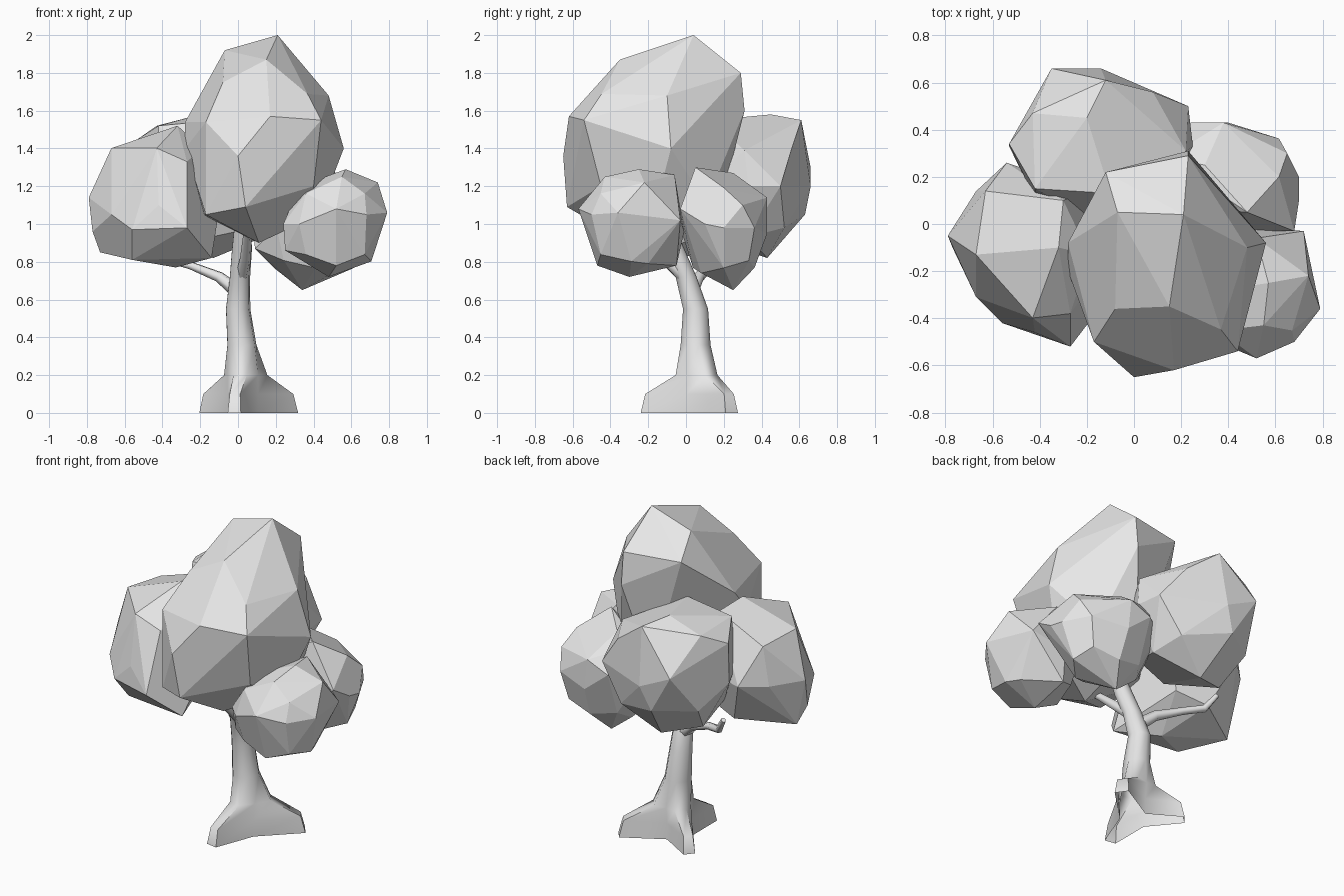
import bpy, bmesh, math
from mathutils import Vector

cube = bpy.data.objects.get("Cube")
if cube:
    bpy.data.objects.remove(cube, do_unlink=True)

# Single flat material
grey = bpy.data.materials.new("plain_grey")
grey.use_nodes = True
grey.diffuse_color = (0.8, 0.8, 0.8, 1)
grey.node_tree.nodes["Principled BSDF"].inputs["Base Color"].default_value = grey.diffuse_color


def add_object(name, data):
    obj = bpy.data.objects.new(name, data)
    data.materials.append(grey)
    bpy.context.collection.objects.link(obj)
    return obj


def add_mesh(name, bm):
    bmesh.ops.recalc_face_normals(bm, faces=bm.faces[:])
    mesh = bpy.data.meshes.new(name)
    bm.to_mesh(mesh)
    bm.free()
    return add_object(name, mesh)


def foliage(name, centre, radii, corners):
    """Faceted clump: a coarse quad ball whose vertices are pulled to the given corners."""
    centre, radii = Vector(centre), Vector(radii)
    bm = bmesh.new()
    bmesh.ops.create_cube(bm, size=2)
    bmesh.ops.subdivide_edges(bm, edges=bm.edges[:], cuts=1, use_grid_fill=True)
    free = {v: v.co.normalized() for v in bm.verts}
    for v, direction in free.items():
        v.co = centre + direction * radii
    for corner in map(Vector, corners):
        offset = corner - centre
        aim = Vector([o / r for o, r in zip(offset, radii)]).normalized()
        nearest = max(free, key=lambda v: free[v].dot(aim))
        nearest.co = corner
        del free[nearest]
    # Keep only the convex shell and merge nearly flat neighbours
    points = [v.co.copy() for v in bm.verts]
    bm.free()
    bm = bmesh.new()
    for p in points:
        bm.verts.new(p)
    hull = bmesh.ops.convex_hull(bm, input=bm.verts[:])
    inner = {g for g in hull["geom_interior"] + hull["geom_unused"]
             if isinstance(g, bmesh.types.BMVert)}
    bmesh.ops.delete(bm, geom=list(inner), context="VERTS")
    bmesh.ops.dissolve_limit(bm, angle_limit=math.radians(8),
                             verts=bm.verts[:], edges=bm.edges[:])
    return add_mesh(name, bm)


def branch(name, points):
    """Tapered round limb along x, y, z, radius points."""
    curve = bpy.data.curves.new(name, "CURVE")
    curve.dimensions = "3D"
    curve.bevel_depth = 1
    curve.bevel_resolution = 1
    curve.use_fill_caps = True
    spline = curve.splines.new("POLY")
    spline.points.add(len(points) - 1)
    for p, (x, y, z, radius) in zip(spline.points, points):
        p.co = (x, y, z, 1)
        p.radius = radius
    spline.use_smooth = True
    return add_object(name, curve)


# Trunk: lofted rings, open underneath, with three root lobes spreading at the foot
ROOTS = [(36, 0.33), (140, 0.28), (260, 0.29)]     # heading, reach


def trunk_ring(bm, centre, radius, reach=None, spread=22):
    ring = []
    for i, (heading, length) in enumerate(ROOTS):
        following = ROOTS[(i + 1) % len(ROOTS)][0]
        valley = heading + ((following - heading) % 360) / 2
        tip = radius if reach is None else length * reach
        for angle, r in ((heading - spread, tip), (heading + spread, tip),
                         (valley, radius)):
            a = math.radians(angle)
            ring.append(bm.verts.new(Vector(centre)
                                     + Vector((math.cos(a) * r, math.sin(a) * r, 0))))
    return ring


bm = bmesh.new()
rings = [
    trunk_ring(bm, (0.03, 0.05, 0), 0.09, 1, 7),
    trunk_ring(bm, (0.03, 0.05, 0.1), 0.09, 0.92, 6),
    trunk_ring(bm, (0.03, 0.06, 0.2), 0.09, 0.4, 18),
    trunk_ring(bm, (0.02, 0.05, 0.36), 0.08),
    trunk_ring(bm, (0, 0.05, 0.55), 0.067),
    trunk_ring(bm, (0.01, 0, 0.72), 0.056),
    trunk_ring(bm, (0.02, -0.06, 0.86), 0.055),
    trunk_ring(bm, (0.03, -0.15, 1.1), 0.04),
]
for low, high in zip(rings, rings[1:]):
    for i in range(len(low)):
        j = (i + 1) % len(low)
        bm.faces.new((low[i], low[j], high[j], high[i]))
bm.faces.new(rings[-1])
trunk = add_mesh("trunk", bm)
bpy.ops.object.select_all(action="DESELECT")
trunk.select_set(True)
bpy.context.view_layer.objects.active = trunk
bpy.ops.object.shade_smooth_by_angle(angle=math.radians(65))

# Side branches
branch("right_branch", [(0, 0.03, 0.64, 0.04), (-0.1, 0.07, 0.72, 0.03),
                        (-0.25, 0.13, 0.78, 0.022), (-0.36, 0.19, 0.81, 0.022),
                        (-0.42, 0.23, 0.9, 0.015)])
branch("front_branch", [(0.02, -0.01, 0.72, 0.035), (0.04, -0.12, 0.82, 0.03),
                        (0.05, -0.27, 0.95, 0.022)])

# Foliage clumps
foliage("top_foliage", (0.12, -0.17, 1.4), (0.43, 0.48, 0.5), [
    (0.21, 0.04, 2), (-0.07, 0.05, 1.92), (0.15, -0.35, 1.87), (-0.08, -0.36, 1.75),
    (0.17, -0.62, 1.57), (0, -0.65, 1.36), (0.44, -0.54, 1.55), (0.4, -0.05, 1.78),
    (0.56, -0.08, 1.4), (0.23, 0.29, 1.8), (-0.12, 0.22, 1.8), (-0.28, -0.2, 1.4),
    (0.11, -0.3, 0.9), (-0.17, -0.5, 1.05), (0.04, -0.63, 1.09), (0.48, -0.1, 1.68),
    (0.4, -0.45, 1.2), (-0.17, -0.5, 1.54), (0.36, 0.11, 1.38), (0.23, 0.31, 1.6),
    (-0.28, -0.08, 1.54)])
foliage("right_foliage", (-0.43, -0.13, 1.14), (0.34, 0.38, 0.37), [
    (-0.79, -0.05, 1.14), (-0.77, -0.1, 0.96), (-0.73, -0.05, 0.85), (-0.33, -0.15, 0.77),
    (-0.14, -0.35, 0.82), (-0.27, -0.52, 0.98), (-0.56, -0.42, 0.97), (-0.63, 0.14, 1.38),
    (-0.32, -0.1, 1.52), (-0.54, 0.26, 1.15), (-0.27, -0.38, 1.33), (-0.67, -0.31, 1.05),
    (-0.56, -0.28, 0.81), (-0.3, 0.1, 1.5), (-0.53, -0.27, 1.33), (-0.42, -0.46, 1.1)])
foliage("back_foliage", (-0.14, 0.33, 1.2), (0.39, 0.33, 0.38), [
    (-0.43, 0.47, 1.52), (-0.2, 0.45, 1.58), (-0.12, 0.61, 1.55), (-0.53, 0.34, 1.45),
    (-0.35, 0.66, 1.3), (-0.42, 0.15, 1.52), (-0.2, 0.63, 1.05), (0.23, 0.5, 1.2),
    (-0.13, 0.43, 0.82), (0.22, 0.31, 1.39), (0.08, 0.56, 1.4), (-0.42, 0.48, 1.05),
    (-0.1, 0.13, 1.55), (-0.35, 0.33, 0.88)])
foliage("left_front_foliage", (0.515, -0.29, 1), (0.27, 0.28, 0.28), [
    (0.79, -0.36, 1.06), (0.74, -0.22, 1.22), (0.57, -0.25, 1.29), (0.68, -0.5, 1.05),
    (0.52, -0.57, 1.08), (0.48, -0.3, 0.72), (0.67, -0.2, 0.79), (0.24, -0.4, 1),
    (0.25, -0.38, 0.86), (0.72, -0.03, 1.02), (0.55, -0.43, 1.25), (0.52, -0.06, 1.26),
    (0.5, -0.01, 0.96), (0.48, -0.05, 0.78), (0.52, -0.47, 0.78)])
foliage("left_back_foliage", (0.41, 0.2, 0.98), (0.29, 0.23, 0.3), [
    (0.7, 0.1, 1), (0.65, 0.3, 1.1), (0.38, 0.43, 1.14), (0.34, 0.25, 0.65),
    (0.5, 0.08, 0.74), (0.48, 0.05, 1.3), (0.3, 0.25, 1.27), (0.68, -0.03, 1.08),
    (0.09, 0.15, 0.87), (0.24, 0.43, 1.08), (0.4, 0.43, 0.95), (0.07, 0.3, 1.08),
    (0.14, 0.28, 1.24), (0.2, 0.25, 0.76)])
